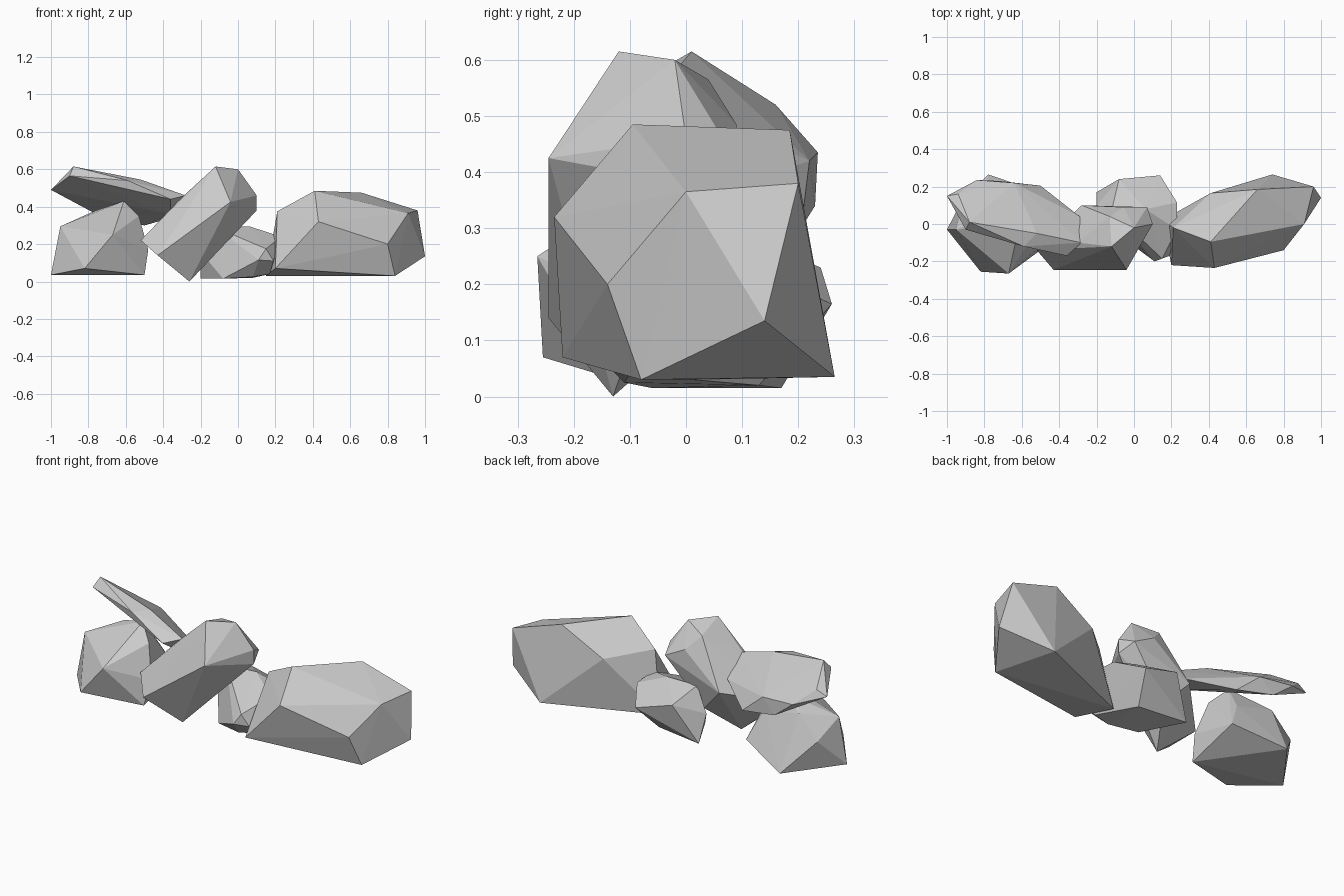
import bpy
import bmesh

# Remove only the default object
default_object = bpy.data.objects.get("Cube")
if default_object is not None:
    bpy.data.objects.remove(default_object, do_unlink=True)


def make_material(name, colour):
    material = bpy.data.materials.new(name)
    material.use_nodes = True
    material.diffuse_color = colour
    shader = next(node for node in material.node_tree.nodes
                  if node.type == "BSDF_PRINCIPLED")
    shader.inputs["Base Color"].default_value = colour
    shader.inputs["Roughness"].default_value = 0.9
    return material


def make_rock(name, corners, material):
    """Wrap a faceted stone around a handful of corner points."""
    mesh = bpy.data.meshes.new(name)
    shell = bmesh.new()
    for corner in corners:
        shell.verts.new(corner)
    result = bmesh.ops.convex_hull(shell, input=list(shell.verts))
    leftovers = set(result["geom_interior"]) | set(result["geom_unused"])
    inner_verts = [item for item in leftovers
                   if isinstance(item, bmesh.types.BMVert)]
    bmesh.ops.delete(shell, geom=inner_verts, context="VERTS")
    bmesh.ops.recalc_face_normals(shell, faces=list(shell.faces))
    for face in shell.faces:
        face.smooth = False
    shell.to_mesh(mesh)
    shell.free()
    mesh.materials.append(material)
    rock = bpy.data.objects.new(name, mesh)
    bpy.context.scene.collection.objects.link(rock)
    return rock


stone_grey = make_material("stone_grey", (0.6, 0.6, 0.6, 1))

# Long boulder lying at the +x end
make_rock("large_boulder", [
    (.41, -.095, .485), (.66, .185, .475), (.96, .2, .38),
    (1, .14, .135), (.8, -.14, .2), (.84, -.08, .03),
    (.43, -.235, .32), (.91, 0, .365), (.74, .265, .035),
    (.21, -.02, .375), (.2, -.22, .07), (.15, .02, .03),
    (.41, .165, .335),
], stone_grey)

# Small stone wedged in the middle
make_rock("small_middle_stone", [
    (.14, .26, .165), (.23, .115, .23), (.23, -.03, .24),
    (-.2, .17, .015), (-.2, .1, .16), (-.08, .24, .23),
    (.06, .08, .295), (-.12, .07, .29), (.11, -.2, .115),
    (.15, -.185, .175), (.19, -.17, .11), (.08, -.11, .025),
    (.17, -.1, .04), (.08, .13, .02), (-.08, -.06, .015),
], stone_grey)

# Stone leaning up over the middle one
make_rock("leaning_stone", [
    (-.12, -.12, .615), (0, -.02, .6), (-.04, -.245, .425),
    (.1, 0, .46), (.1, 0, .38), (.07, .09, .42),
    (-.13, .04, .565), (-.055, .09, .485), (-.28, .1, .3),
    (-.43, -.245, .14), (-.52, -.14, .22), (-.26, -.13, 0),
    (-.3, -.1, .45), (-.15, .05, .16),
], stone_grey)

# Boulder standing at the -x end
make_rock("end_boulder", [
    (-1, -.03, .035), (-.95, -.03, .295), (-.82, -.255, .07),
    (-.67, -.265, .25), (-.5, -.14, .035), (-.48, -.1, .17),
    (-.53, -.05, .35), (-.61, .01, .43), (-.76, .06, .38),
    (-.8, .12, .33), (-.78, .265, .035), (-.92, .125, .2),
    (-.5, .17, .12), (-.58, .11, .28),
], stone_grey)

# Thin slab resting on the end boulder
make_rock("top_slab", [
    (-.88, .01, .615), (-.9, -.03, .565), (-1, .15, .49),
    (-.94, .16, .52), (-.84, .235, .435), (-.64, .22, .42),
    (-.5, .205, .3), (-.72, .23, .34), (-.59, -.12, .54),
    (-.52, -.05, .545), (-.28, -.1, .46), (-.36, -.17, .44),
    (-.36, -.05, .36), (-.29, .04, .36),
], stone_grey)
